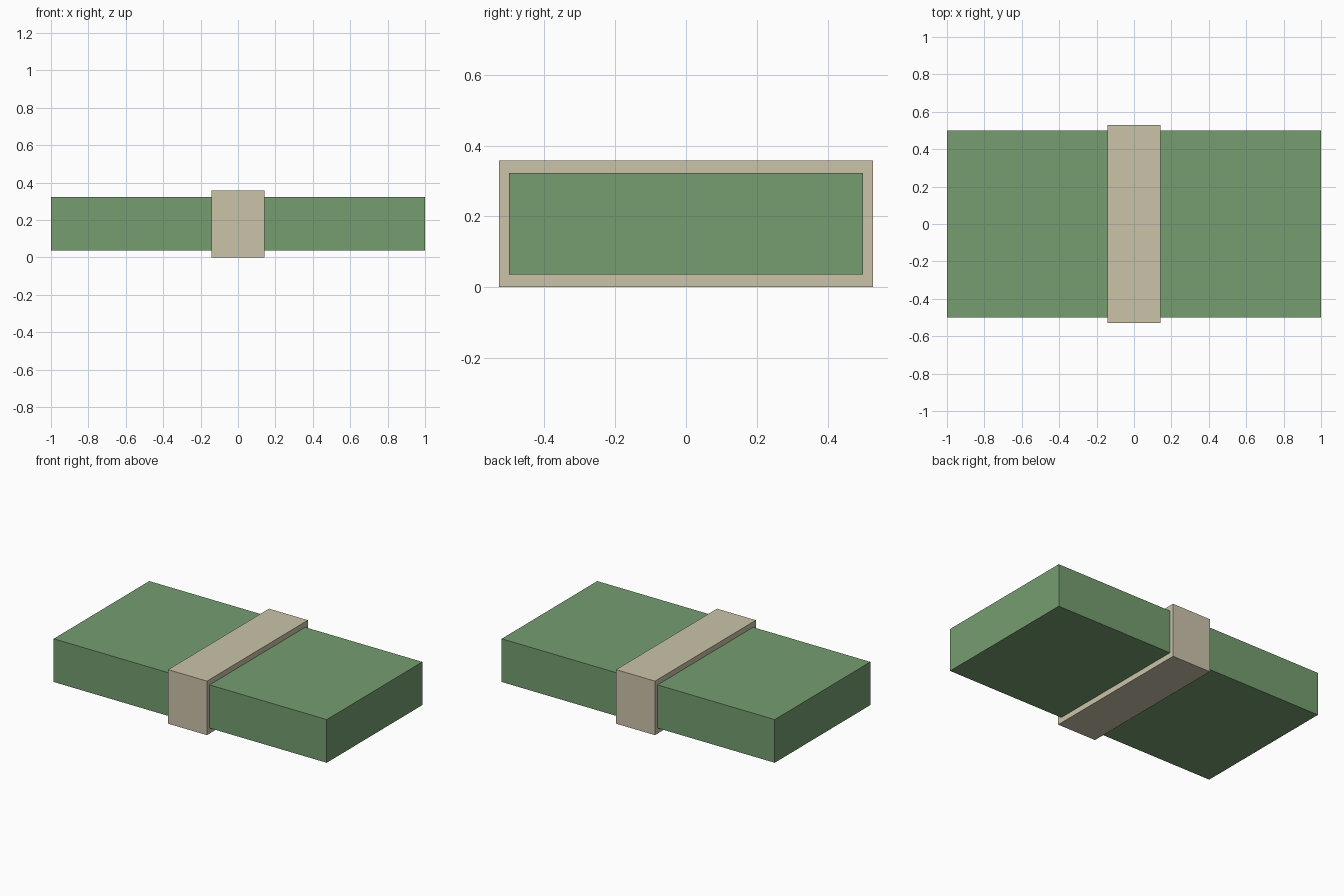
import bpy

# Remove the default object
cube = bpy.data.objects.get("Cube")
if cube:
    bpy.data.objects.remove(cube, do_unlink=True)


def make_material(name, color):
    mat = bpy.data.materials.new(name)
    mat.use_nodes = True
    mat.diffuse_color = color
    bsdf = next(n for n in mat.node_tree.nodes if n.type == "BSDF_PRINCIPLED")
    bsdf.inputs["Base Color"].default_value = color
    return mat


def make_box(name, size, center_z, mat):
    bpy.ops.mesh.primitive_cube_add(size=1, location=(0, 0, center_z))
    obj = bpy.context.object
    obj.name = obj.data.name = name
    obj.scale = size
    bpy.ops.object.transform_apply(location=False, rotation=False, scale=True)
    obj.data.materials.append(mat)
    return obj


green = make_material("paper_green", (0.178, 0.337, 0.162, 1))
beige = make_material("band_beige", (0.597, 0.552, 0.402, 1))

HEIGHT = 0.358

# Stack of paper, held at mid height by the band
make_box("paper_stack", (2.0, 1.0, 0.286), HEIGHT / 2, green)

# Wrapping band around the middle
make_box("paper_band", (0.284, 1.056, HEIGHT), HEIGHT / 2, beige)
